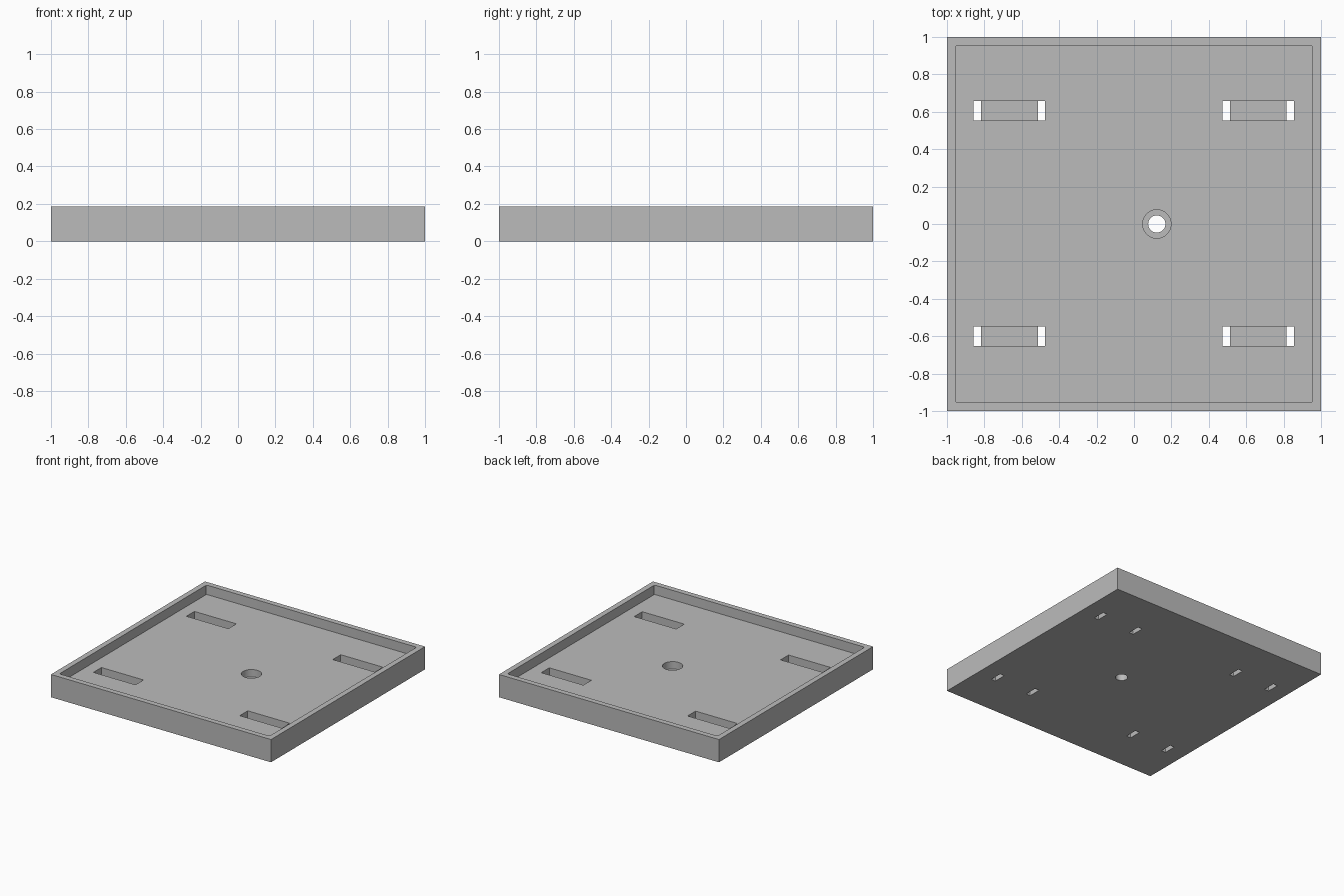
import bpy
import bmesh
from math import radians
from mathutils import Matrix, Vector

cube = bpy.data.objects.get("Cube")
if cube:
    bpy.data.objects.remove(cube, do_unlink=True)

HEIGHT = 0.187
FLOOR = 0.11       # top of the tray floor
LEDGE = 0.05       # recessed level inside the slots and the counterbore
INNER = 0.955      # half width inside the rim
HOLE_X = 0.122

grey = bpy.data.materials.new("plain grey")
grey.use_nodes = True
grey.diffuse_color = (0.5, 0.5, 0.5, 1)
grey.node_tree.nodes["Principled BSDF"].inputs["Base Color"].default_value = grey.diffuse_color


def make_object(name, bm):
    bmesh.ops.recalc_face_normals(bm, faces=bm.faces)
    mesh = bpy.data.meshes.new(name)
    bm.to_mesh(mesh)
    bm.free()
    mesh.materials.append(grey)
    obj = bpy.data.objects.new(name, mesh)
    bpy.context.collection.objects.link(obj)
    return obj


def block(name, half, z0, z1, corner=0):
    bm = bmesh.new()
    bmesh.ops.create_cube(bm, size=1, matrix=Matrix.Translation((0, 0, (z0 + z1) / 2))
                          @ Matrix.Diagonal((2 * half, 2 * half, z1 - z0, 1)))
    if corner:
        upright = [e for e in bm.edges if abs(e.verts[0].co.z - e.verts[1].co.z) > 0.01]
        bmesh.ops.bevel(bm, geom=upright, offset=corner, segments=3, profile=0.5, affect='EDGES')
    return make_object(name, bm)


def cylinder(name, radius, z0, z1):
    bm = bmesh.new()
    bmesh.ops.create_cone(bm, cap_ends=True, segments=48, radius1=radius, radius2=radius,
                          depth=z1 - z0, matrix=Matrix.Translation((HOLE_X, 0, (z0 + z1) / 2)))
    return make_object(name, bm)


def strap_slot(name, x, y):
    """Recess with a bridge in the middle and an opening through each end."""
    outer, bridge, top, low = 0.191, 0.152, 0.15, -0.1
    profile = [(-outer, low), (-bridge, low), (-bridge, LEDGE), (bridge, LEDGE),
               (bridge, low), (outer, low), (outer, top), (-outer, top)]
    bm = bmesh.new()
    face = bm.faces.new([bm.verts.new((x + px, y - 0.052, pz)) for px, pz in profile])
    moved = bmesh.ops.extrude_face_region(bm, geom=[face])["geom"]
    bmesh.ops.translate(bm, vec=Vector((0, 0.104, 0)),
                        verts=[v for v in moved if isinstance(v, bmesh.types.BMVert)])
    return make_object(name, bm)


# Square plate and everything cut out of it
tray = block("tray", 1, 0, HEIGHT)
cutters = [block("rim_cutter", INNER, FLOOR, 0.4, corner=0.012),
           cylinder("counterbore_cutter", 0.076, LEDGE, 0.3),
           cylinder("hole_cutter", 0.046, -0.1, 0.3)]
for x in (-0.666, 0.664):
    for y in (-0.601, 0.606):
        cutters.append(strap_slot("slot_cutter", x, y))

bpy.context.view_layer.objects.active = tray
for cutter in cutters:
    cutter.hide_render = True
    mod = tray.modifiers.new("cut", 'BOOLEAN')
    mod.operation = 'DIFFERENCE'
    mod.solver = 'EXACT'
    mod.object = cutter
    bpy.ops.object.modifier_apply(modifier=mod.name)
    bpy.data.objects.remove(cutter, do_unlink=True)

# Smooth round walls, crisp edges
tray.select_set(True)
bpy.ops.object.shade_smooth_by_angle(angle=radians(30))
